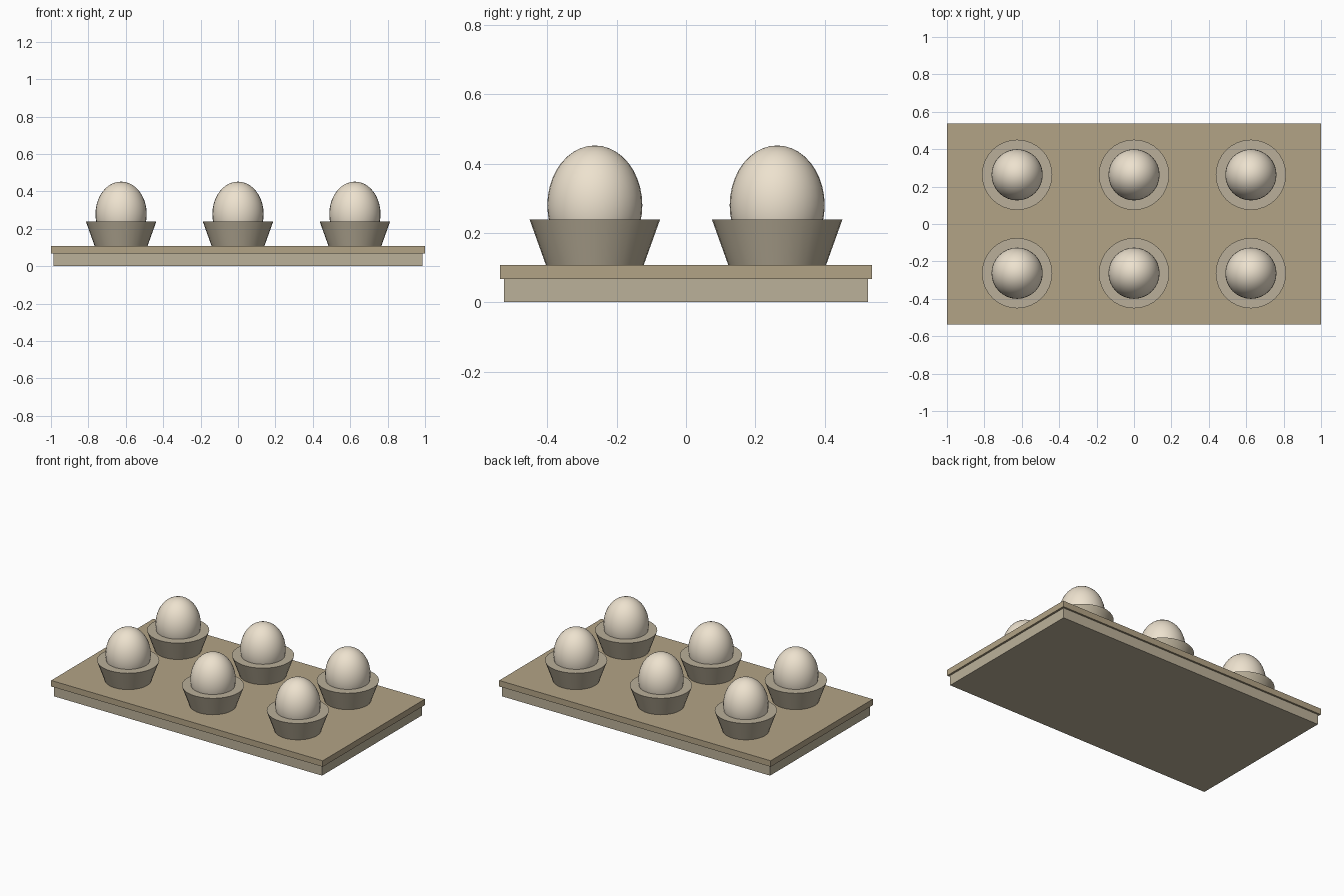
import bpy
import math

if "Cube" in bpy.data.objects:
    bpy.data.objects.remove(bpy.data.objects["Cube"])


def material(name, rgb):
    m = bpy.data.materials.new(name)
    m.diffuse_color = (*rgb, 1)
    m.use_nodes = True
    m.node_tree.nodes["Principled BSDF"].inputs["Base Color"].default_value = m.diffuse_color
    return m


wood = material("wood", (0.45, 0.37, 0.24))
pale_wood = material("pale_wood", (0.50, 0.44, 0.32))
cup_mat = material("cup_clay", (0.49, 0.43, 0.32))
shell = material("shell", (0.85, 0.76, 0.62))


def finish(name, mat, smooth=False):
    ob = bpy.context.object
    ob.name = name
    ob.data.materials.append(mat)
    if smooth:
        bpy.ops.object.shade_smooth_by_angle(angle=math.radians(35))
    return ob


def box(name, sx, sy, z0, z1, mat):
    bpy.ops.mesh.primitive_cube_add(size=1, location=(0, 0, (z0 + z1) / 2))
    bpy.context.object.scale = (sx, sy, z1 - z0)
    bpy.ops.object.transform_apply(location=False, rotation=False, scale=True)
    finish(name, mat)


TOP, RIM, EGG_TOP = 0.107, 0.238, 0.452

# Tray: slightly inset base under a thin overhanging board
box("tray_base", 1.974, 1.05, 0, 0.067, pale_wood)
box("tray_board", 2.0, 1.074, 0.067, TOP, wood)

# Two rows of three cups, each holding an egg
for row, y in (("front", -0.263), ("back", 0.263)):
    for col, x in (("left", -0.625), ("middle", 0), ("right", 0.625)):
        # Flared cup
        bpy.ops.mesh.primitive_cone_add(vertices=32, radius1=0.141, radius2=0.188,
                                        depth=RIM - TOP, location=(x, y, (TOP + RIM) / 2))
        finish(f"cup_{row}_{col}", cup_mat, True)
        # Egg resting on the tray board
        bpy.ops.mesh.primitive_uv_sphere_add(segments=32, ring_count=20, radius=1,
                                             location=(x, y, (TOP + EGG_TOP) / 2))
        bpy.context.object.scale = (0.137, 0.137, (EGG_TOP - TOP) / 2)
        bpy.ops.object.transform_apply(location=False, rotation=False, scale=True)
        finish(f"egg_{row}_{col}", shell, True)
